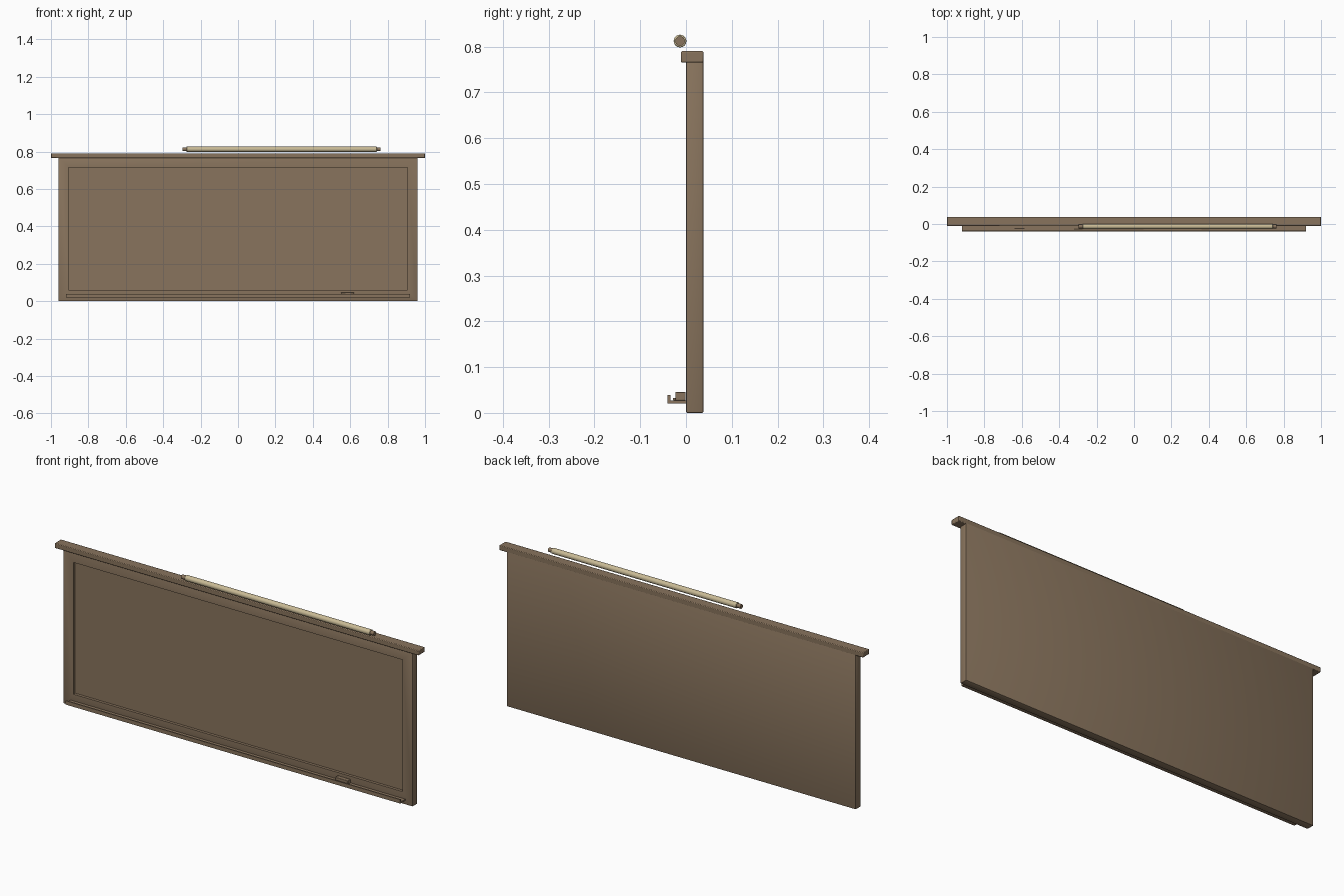
import bpy
import bmesh
from math import radians, pi
from mathutils import Matrix, Vector

cube = bpy.data.objects.get("Cube")
if cube:
    bpy.data.objects.remove(cube, do_unlink=True)


def make_material(name, rgb):
    mat = bpy.data.materials.new(name)
    mat.use_nodes = True
    color = (*rgb, 1.0)
    mat.diffuse_color = color
    mat.node_tree.nodes["Principled BSDF"].inputs["Base Color"].default_value = color
    return mat


wood = make_material("brown wood", (0.25, 0.175, 0.11))
paper = make_material("cream paper", (0.58, 0.49, 0.30))


def finish(name, bm, mat, bevel=0.0):
    bmesh.ops.recalc_face_normals(bm, faces=bm.faces)
    mesh = bpy.data.meshes.new(name)
    bm.to_mesh(mesh)
    bm.free()
    mesh.materials.append(mat)
    obj = bpy.data.objects.new(name, mesh)
    bpy.context.collection.objects.link(obj)
    if bevel:
        mod = obj.modifiers.new("rounded edges", "BEVEL")
        mod.width = bevel
        mod.segments = 2
        mod.limit_method = "ANGLE"
    bpy.ops.object.select_all(action="DESELECT")
    obj.select_set(True)
    bpy.context.view_layer.objects.active = obj
    bpy.ops.object.shade_smooth_by_angle(angle=radians(40))
    return obj


def box_mesh(x, y, z):
    """Box from (low, high) ranges."""
    bm = bmesh.new()
    size = [b - a for a, b in (x, y, z)]
    center = Vector([(a + b) / 2 for a, b in (x, y, z)])
    bmesh.ops.create_cube(
        bm, size=1, matrix=Matrix.Translation(center) @ Matrix.Diagonal((*size, 1)))
    return bm


def rod(name, x, y, z, radius, mat, sides=16, bevel=0.0):
    """Cylinder along x."""
    bm = bmesh.new()
    place = Matrix.Translation(((x[0] + x[1]) / 2, y, z)) @ Matrix.Rotation(pi / 2, 4, "Y")
    bmesh.ops.create_cone(bm, cap_ends=True, segments=sides, radius1=radius,
                          radius2=radius, depth=x[1] - x[0], matrix=place)
    return finish(name, bm, mat, bevel)


# Framed board with a recessed writing panel
bm = box_mesh((-0.96, 0.96), (0.0, 0.038), (0.0, 0.77))
bmesh.ops.bevel(bm, geom=bm.edges[:], offset=0.003, segments=2,
                profile=0.5, affect="EDGES")
front = min(bm.faces, key=lambda f: (round(f.calc_center_median().y, 5), -f.calc_area()))
bmesh.ops.inset_region(bm, faces=[front], thickness=0.05, use_even_offset=True)
for v in front.verts:
    v.co.x = 0.905 if v.co.x > 0 else -0.905
    v.co.z = 0.715 if v.co.z > 0.4 else 0.06
panel = bmesh.ops.extrude_discrete_faces(bm, faces=[front])["faces"][0]
for v in panel.verts:
    v.co.y += 0.014
finish("framed_board", bm, wood)

# Overhanging top ledge
finish("top_ledge", box_mesh((-1, 1), (-0.011, 0.038), (0.765, 0.79)), wood, 0.003)

# Chalk tray, an L-shaped section swept along the width
section = [(0.001, 0.02), (-0.04, 0.02), (-0.04, 0.039),
           (-0.034, 0.039), (-0.034, 0.027), (0.001, 0.027)]
bm = bmesh.new()
profile = bm.faces.new([bm.verts.new((-0.92, y, z)) for y, z in section])
swept = bmesh.ops.extrude_face_region(bm, geom=[profile], use_keep_orig=True)["geom"]
bmesh.ops.translate(bm, vec=(1.84, 0, 0),
                    verts=[g for g in swept if isinstance(g, bmesh.types.BMVert)])
finish("chalk_tray", bm, wood)

# Items resting on the tray
finish("eraser", box_mesh((0.55, 0.62), (-0.023, -0.001), (0.027, 0.046)), wood, 0.002)
rod("pointer_stick", (-0.32, 0.05), -0.026, 0.030, 0.003, wood, 8)
rod("left_chalk", (0.36, 0.40), -0.026, 0.030, 0.003, wood, 8)
rod("right_chalk", (-0.64, -0.585), -0.024, 0.030, 0.003, wood, 8)

# Rolled chart above the ledge, with a protruding core
rod("rolled_chart", (-0.275, 0.742), -0.013, 0.812, 0.014, paper, 16, 0.002)
rod("chart_core", (-0.297, 0.762), -0.013, 0.812, 0.0105, wood, 12)
